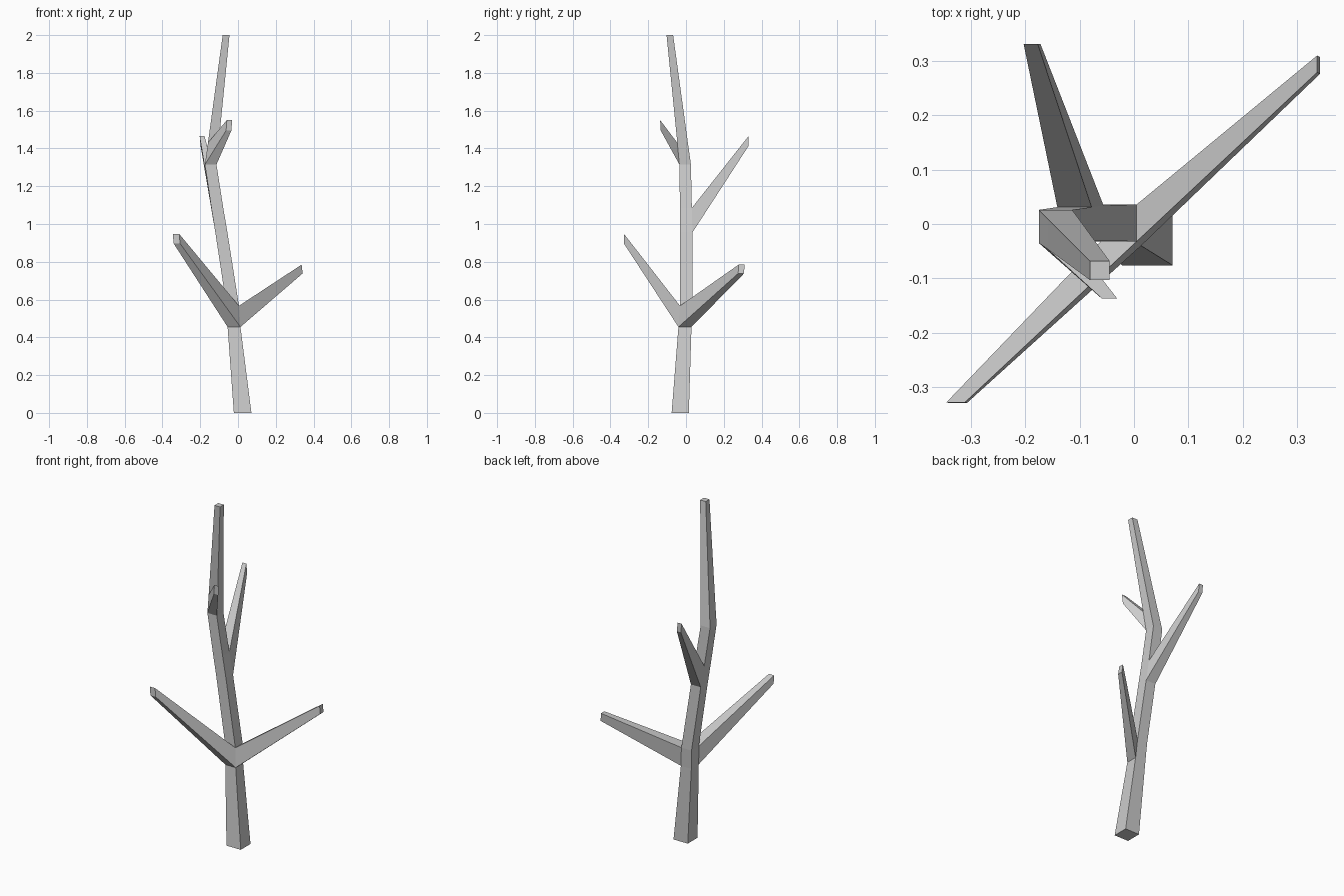
import bpy, bmesh
from mathutils import Vector

if "Cube" in bpy.data.objects:
    bpy.data.objects.remove(bpy.data.objects["Cube"])

# Trunk cross-sections: x0, x1, y0, y1, z
SECTIONS = [
    (-0.022, 0.071, -0.076, 0.015, 0.0),
    (-0.055, 0.013, -0.040, 0.029, 0.455),
    (-0.061, 0.005, -0.032, 0.036, 0.567),
    (-0.120, -0.056, -0.031, 0.034, 0.955),
    (-0.141, -0.078, -0.032, 0.031, 1.085),
    (-0.175, -0.114, -0.035, 0.026, 1.315),
    (-0.159, -0.102, -0.046, 0.010, 1.43),
    (-0.081, -0.045, -0.103, -0.068, 2.0),
]

# Branches grow out of a trunk side: (segment, side) -> tip corner, width, rise
# sides: 0 front, 1 right, 2 back, 3 left
BRANCHES = {
    (1, 1): ((0.342, 0.276, 0.738), (0, 0.031, 0), (-0.005, 0.003, 0.047)),
    (1, 0): ((-0.341, -0.329, 0.897), (0.034, 0, 0), (-0.004, 0.001, 0.050)),
    (3, 2): ((-0.172, 0.331, 1.413), (-0.026, 0, 0), (-0.005, 0, 0.052)),
    (5, 0): ((-0.063, -0.134, 1.495), (0.028, 0, 0), (0.004, -0.003, 0.055)),
}

bm = bmesh.new()


def bridge(a, b):
    for i in range(4):
        j = (i + 1) % 4
        bm.faces.new((a[i], a[j], b[j], b[i]))


# Trunk rings
rings = [[bm.verts.new(p) for p in ((x0, y0, z), (x1, y0, z), (x1, y1, z), (x0, y1, z))]
         for x0, x1, y0, y1, z in SECTIONS]
bm.faces.new(rings[0][::-1])
bm.faces.new(rings[-1])

# Trunk sides, with a tapered branch wherever one is listed
for k, (lo, hi) in enumerate(zip(rings, rings[1:])):
    for i in range(4):
        j = (i + 1) % 4
        root = [lo[i], lo[j], hi[j], hi[i]]
        if (k, i) in BRANCHES:
            p, w, r = (Vector(v) for v in BRANCHES[k, i])
            tip = [bm.verts.new(q) for q in (p, p + w, p + w + r, p + r)]
            bridge(root, tip)
            bm.faces.new(tip)
        else:
            bm.faces.new(root)

bmesh.ops.recalc_face_normals(bm, faces=bm.faces[:])
mesh = bpy.data.meshes.new("bare_tree")
bm.to_mesh(mesh)
bm.free()
bpy.context.collection.objects.link(bpy.data.objects.new("bare_tree", mesh))
